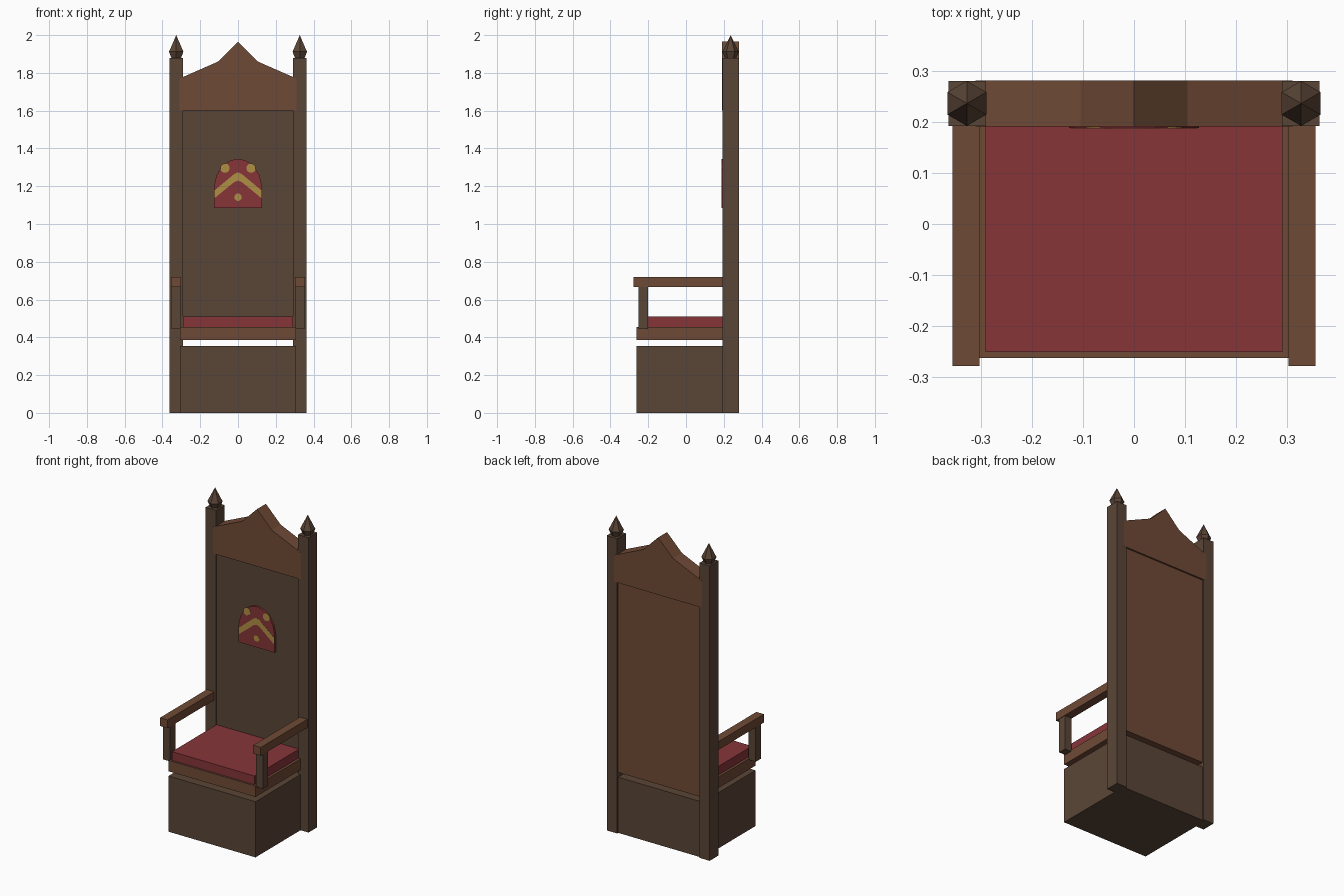
import bpy
import bmesh
import math
from mathutils import Matrix

if "Cube" in bpy.data.objects:
    bpy.data.objects.remove(bpy.data.objects["Cube"], do_unlink=True)


def material(name, r, g, b):
    """Flat material from 0-255 screen colour, stored as linear."""
    col = [((c / 255 + 0.055) / 1.055) ** 2.4 for c in (r, g, b)] + [1]
    mat = bpy.data.materials.new(name)
    mat.use_nodes = True
    mat.diffuse_color = col
    mat.node_tree.nodes["Principled BSDF"].inputs["Base Color"].default_value = col
    return mat


dark = material("dark_wood", 90, 69, 54)
brown = material("red_brown_wood", 111, 74, 54)
red = material("red_cloth", 134, 53, 57)
gold = material("gold_paint", 176, 142, 68)


def finish(name, bm, mat):
    bmesh.ops.recalc_face_normals(bm, faces=bm.faces[:])
    mesh = bpy.data.meshes.new(name)
    bm.to_mesh(mesh)
    bm.free()
    mesh.materials.append(mat)
    obj = bpy.data.objects.new(name, mesh)
    bpy.context.collection.objects.link(obj)
    return obj


def box(name, mat, x, y, z):
    """Box from (low, high) ranges along each axis."""
    bm = bmesh.new()
    bmesh.ops.create_cube(bm, size=1)
    for v in bm.verts:
        v.co = [r[0] if c < 0 else r[1] for c, r in zip(v.co, (x, y, z))]
    return finish(name, bm, mat)


def slab(name, mat, outline, front, back):
    """Front-facing (x, z) outline extruded along y."""
    bm = bmesh.new()
    face = bm.faces.new([bm.verts.new((x, front, z)) for x, z in outline])
    new = bmesh.ops.extrude_face_region(bm, geom=[face])["geom"]
    for v in new:
        if isinstance(v, bmesh.types.BMVert):
            v.co.y = back
    return finish(name, bm, mat)


def mirrored(half):
    """Complete an outline whose right half runs from bottom to top."""
    return half + [(-x, z) for x, z in reversed(half) if x > 0]


def disc(name, x, z, radius):
    ring = [(x + radius * math.cos(i * math.tau / 12),
             z + radius * math.sin(i * math.tau / 12)) for i in range(12)]
    return slab(name, gold, ring, 0.187, 0.190)


# Base, seat frame and cushion
box("base_box", dark, (-0.307, 0.307), (-0.262, 0.27), (0, 0.355))
box("seat_frame", brown, (-0.307, 0.307), (-0.262, 0.23), (0.385, 0.455))
box("seat_cushion", red, (-0.291, 0.291), (-0.25, 0.21), (0.455, 0.51))

# Back rest: dark front panel, brown rear panel, peaked crest
box("back_panel_front", dark, (-0.3, 0.3), (0.2, 0.235), (0.385, 1.61))
box("back_panel_rear", brown, (-0.3, 0.3), (0.235, 0.27), (0.385, 1.61))
crest = mirrored([(0.31, 1.6), (0.31, 1.77), (0.105, 1.86), (0, 1.965)])
slab("back_crest", brown, crest, 0.191, 0.281)

# Posts, finials and arms on both sides
for side, s in (("left", 1), ("right", -1)):
    def span(a, b):
        return sorted((s * a, s * b))

    box(side + "_post", dark, span(0.29, 0.363), (0.192, 0.28), (0, 1.88))
    box(side + "_arm_rest", brown, span(0.302, 0.355), (-0.278, 0.2), (0.667, 0.72))
    box(side + "_arm_support", dark, span(0.302, 0.352), (-0.252, -0.2), (0.445, 0.667))

    bm = bmesh.new()
    for low, high, r_low, r_high in ((1.88, 1.912, 0.03, 0.044),
                                     (1.912, 2.0, 0.044, 0)):
        place = (Matrix.Translation((s * 0.327, 0.236, (low + high) / 2))
                 @ Matrix.Rotation(math.radians(0), 4, "Z"))
        bmesh.ops.create_cone(bm, segments=6, cap_ends=r_high > 0,
                              radius1=r_low, radius2=r_high,
                              depth=high - low, matrix=place)
    bmesh.ops.remove_doubles(bm, verts=bm.verts[:], dist=0.0005)
    finish(side + "_finial", bm, dark)

# Shield with painted chevron and discs
shield = mirrored([(0.127, 1.085), (0.127, 1.2), (0.115, 1.255),
                   (0.082, 1.31), (0.04, 1.337), (0, 1.345)])
slab("shield", red, shield, 0.188, 0.205)
chevron = [(0, 1.23), (0.02, 1.222), (0.124, 1.137), (0.124, 1.178),
           (0.02, 1.265), (0, 1.274), (-0.02, 1.265), (-0.124, 1.178),
           (-0.124, 1.137), (-0.02, 1.222)]
slab("shield_chevron", gold, chevron, 0.187, 0.190)
disc("shield_disc_left", 0.069, 1.296, 0.025)
disc("shield_disc_right", -0.069, 1.296, 0.025)
disc("shield_disc_lower", 0, 1.142, 0.02)
